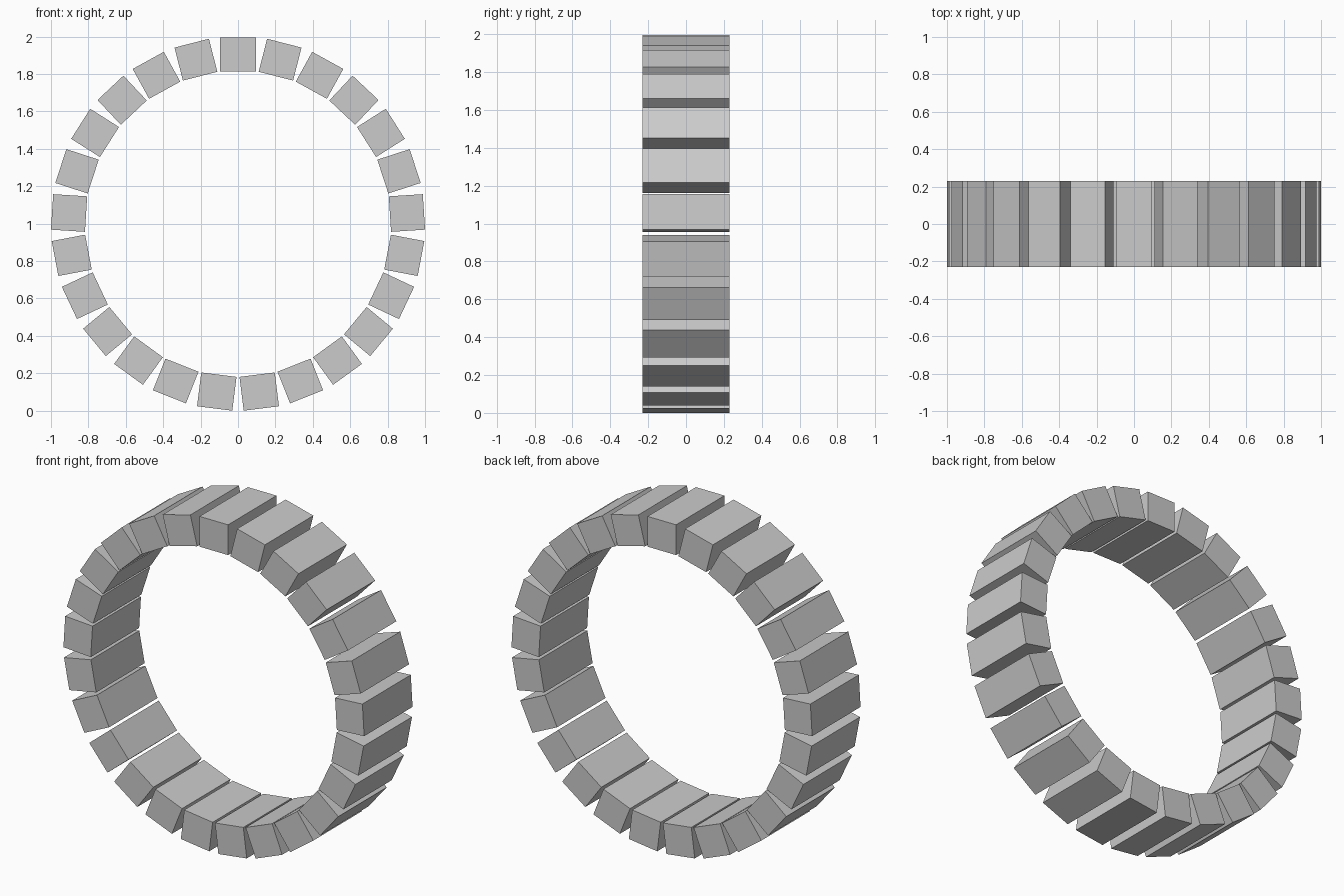
import bpy, bmesh, math
from mathutils import Matrix, Vector

if "Cube" in bpy.data.objects:
    bpy.data.objects.remove(bpy.data.objects["Cube"])

COUNT = 25                    # blocks around the ring
OUTER, INNER = 0.996, 0.814   # radial distance of outer and inner faces
WIDTH, DEPTH = 0.19, 0.46     # tangential and y size
CENTRE = Vector((0, 0, 1.0))

# One block, shared by every position on the ring
mesh = bpy.data.meshes.new("ring_block")
bm = bmesh.new()
bmesh.ops.create_cube(bm, size=1, matrix=Matrix.Translation((0, 0, (OUTER + INNER) / 2))
                      @ Matrix.Diagonal((WIDTH, DEPTH, OUTER - INNER, 1)))
bm.to_mesh(mesh)
bm.free()

# Upright ring of blocks, starting at the top
for i in range(COUNT):
    block = bpy.data.objects.new(f"ring_block_{i + 1:02d}", mesh)
    block.location = CENTRE
    block.rotation_euler.y = i * math.tau / COUNT
    bpy.context.collection.objects.link(block)
